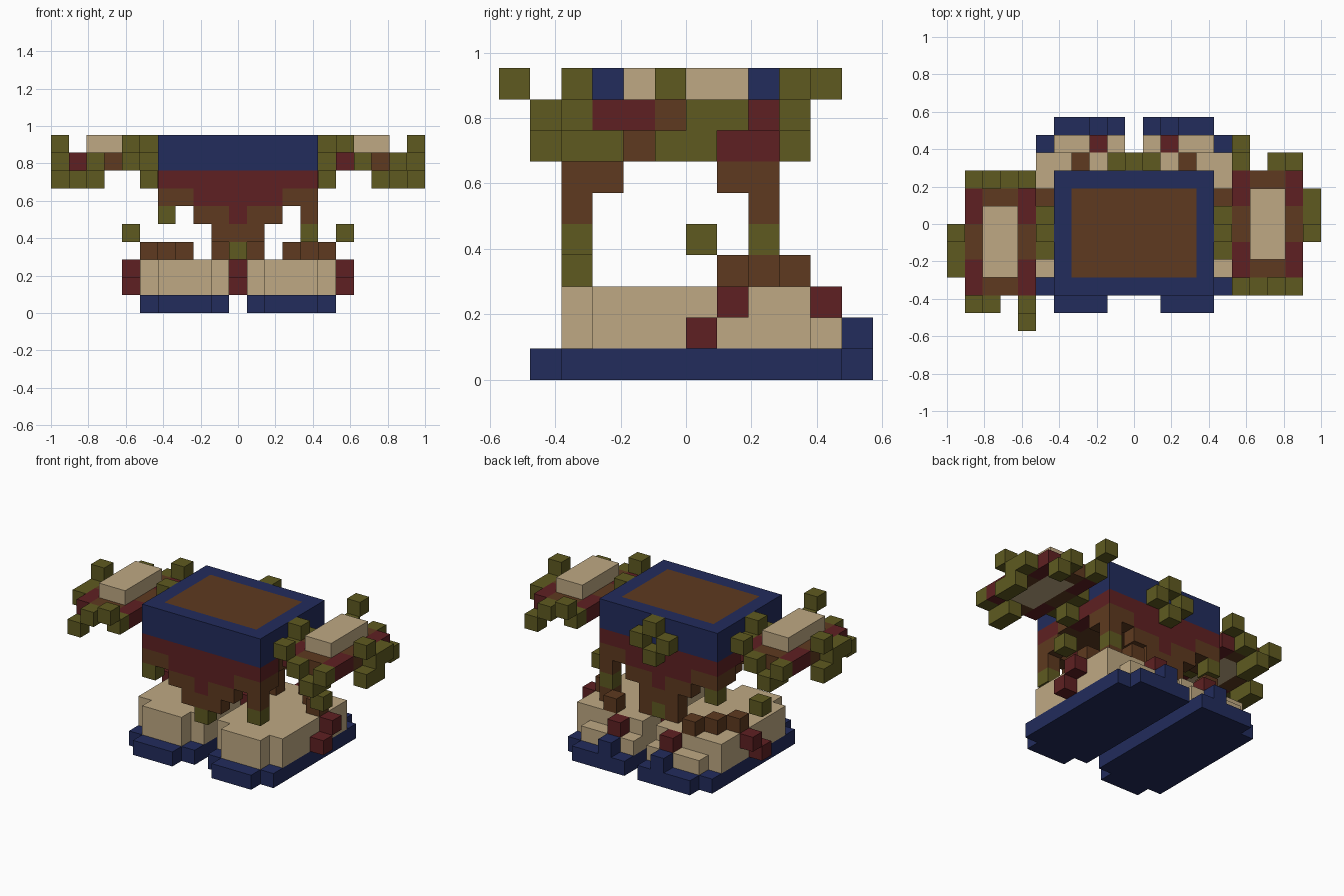
import bpy, bmesh
from mathutils import Vector

if "Cube" in bpy.data.objects:
    bpy.data.objects.remove(bpy.data.objects["Cube"])

U = 2 / 21  # one block


def colour(name, rgb):
    m = bpy.data.materials.new(name)
    m.diffuse_color = (*rgb, 1)
    m.use_nodes = True
    m.node_tree.nodes["Principled BSDF"].inputs["Base Color"].default_value = m.diffuse_color
    return m


NAVY = colour("navy", (0.016, 0.025, 0.107))
RED = colour("dark_red", (0.114, 0.0144, 0.016))
BROWN = colour("brown", (0.112, 0.042, 0.014))
TAN = colour("tan", (0.521, 0.397, 0.227))
OLIVE = colour("olive", (0.114, 0.102, 0.0144))


def blocks(name, mat, boxes):
    """Boxes are (x0, x1, y0, y1, z0, z1) in block units, ends exclusive."""
    bm = bmesh.new()
    for x0, x1, y0, y1, z0, z1 in boxes:
        verts = bmesh.ops.create_cube(bm, size=1)["verts"]
        size = Vector((x1 - x0, y1 - y0, z1 - z0))
        mid = Vector(((x0 + x1) / 2 - 10.5, (y0 + y1) / 2 - 6, (z0 + z1) / 2))
        for v in verts:
            v.co = Vector(a * b + c for a, b, c in zip(v.co, size, mid)) * U
    mesh = bpy.data.meshes.new(name)
    bm.to_mesh(mesh)
    bm.free()
    mesh.materials.append(mat)
    obj = bpy.data.objects.new(name, mesh)
    bpy.context.collection.objects.link(obj)
    return obj


def cells(*points):
    return [(x, x + 1, y, y + 1, z, z + 1) for x, y, z in points]


def flip_x(boxes):
    return [(21 - b[1], 21 - b[0], *b[2:]) for b in boxes]


def turn(boxes):
    return [(21 - b[1], 21 - b[0], 11 - b[3], 11 - b[2], b[4], b[5]) for b in boxes]


def ring(z0, z1):
    return [(6, 15, 2, 3, z0, z1), (6, 15, 8, 9, z0, z1),
            (6, 7, 3, 8, z0, z1), (14, 15, 3, 8, z0, z1)]


# Body: walls around a solid core
blocks("body_core", BROWN, [(7, 14, 3, 8, 7, 10)])
blocks("body_rim", NAVY, ring(8, 10))
blocks("body_band", RED, ring(7, 8))
e = 0.03
blocks("band_patch", BROWN, [(6 - e, 15 + e, 4, 5, 7, 8)])

# Ragged hem hanging on the front and back walls, with side corners
hem_red, hem_brown, hem_tips = [], [], []
for y in (2, 8):
    hem_red += [(8, 13, y, y + 1, 6, 7), (10, 11, y, y + 1, 5, 6)]
    hem_brown += [(6, 8, y, y + 1, 6, 7), (13, 15, y, y + 1, 6, 7),
                  (8, 10, y, y + 1, 5, 6), (11, 13, y, y + 1, 5, 6),
                  (14, 15, y, y + 1, 5, 6), (9, 12, y, y + 1, 4, 5)]
    hem_tips += cells((6, y, 5), (14, y, 4), (10, y, 3))
hem_brown += cells((6, 3, 6), (14, 3, 6), (6, 7, 6), (14, 7, 6))
blocks("hem_red", RED, hem_red)
blocks("hem_brown", BROWN, hem_brown)
blocks("hem_tips", OLIVE, hem_tips)

# Leaf rosettes on the back and both sides
blocks("back_rosette", OLIVE, cells((10, 9, 9), (9, 9, 8), (11, 9, 8), (10, 9, 7)))
rosette = cells((15, 5, 9), (15, 4, 8), (15, 6, 8), (15, 5, 7))
blocks("right_rosette", OLIVE, rosette)
blocks("left_rosette", OLIVE, flip_x(rosette))

# Feet with laces, built on the left and mirrored
foot = {
    "sole": (NAVY, [(6, 9, 1, 2, 0, 1), (5, 10, 2, 11, 0, 1), (6, 10, 11, 12, 0, 1),
                    (8, 9, 11, 12, 1, 2)]),
    "shoe": (TAN, [(6, 9, 2, 3, 1, 3), (5, 10, 3, 10, 1, 3), (6, 10, 10, 11, 1, 2)]),
    "red_lace": (RED, cells((4, 6, 1), (4, 7, 2), (8, 10, 2))),
    "brown_lace": (BROWN, cells((5, 7, 3), (6, 8, 3), (7, 9, 3), (9, 8, 3))),
    "lace_tip": (OLIVE, cells((4, 6, 4))),
}
for part, (mat, boxes) in foot.items():
    blocks("left_" + part, mat, boxes)
    blocks("right_" + part, mat, flip_x(boxes))
blocks("middle_lace", RED, cells((10, 6, 1), (10, 7, 2)))

# Floating side pieces, the left one being the right one turned half round
side = {
    "pad": (TAN, [(17, 19, 4, 8, 8, 10)]),
    "frame_corners": (RED, [(x, x + 1, y, y + 2, 8, 9) for x in (16, 19) for y in (3, 7)]),
    "frame_middles": (BROWN, [(17, 19, 3, 4, 8, 9), (17, 19, 8, 9, 8, 9),
                              (16, 17, 5, 7, 8, 9), (19, 20, 5, 7, 8, 9)]),
    "leaves": (OLIVE, cells((16, 2, 9), (17, 2, 8), (18, 2, 7), (19, 2, 8), (18, 3, 7),
                            (16, 10, 9), (16, 9, 8), (18, 9, 8), (19, 9, 7),
                            (20, 5, 9), (20, 6, 8), (20, 7, 8), (20, 5, 7), (20, 6, 7))),
}
for part, (mat, boxes) in side.items():
    blocks("right_" + part, mat, boxes)
    blocks("left_" + part, mat, turn(boxes))
